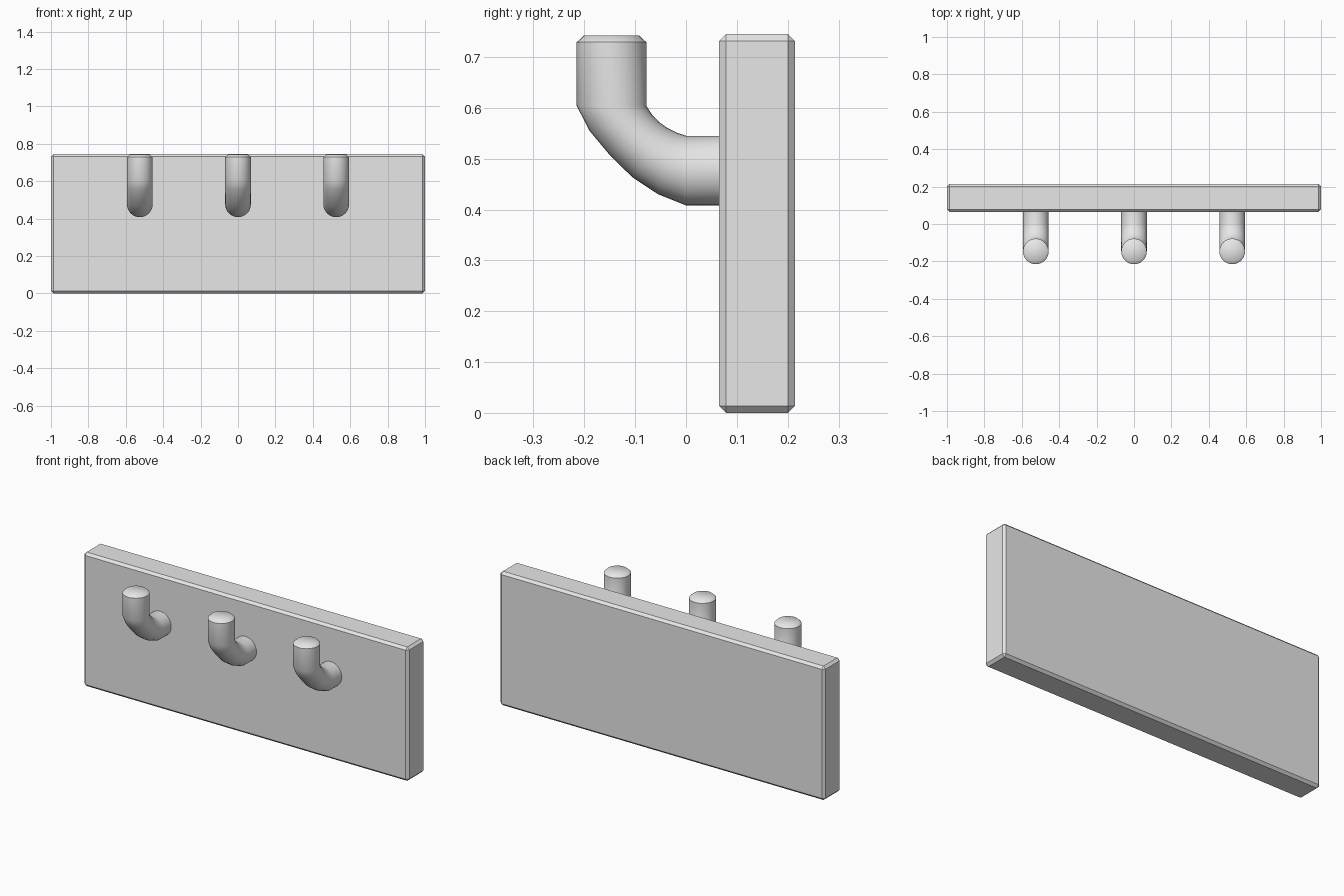
import bpy, bmesh, math
from mathutils import Vector

cube = bpy.data.objects.get("Cube")
if cube:
    bpy.data.objects.remove(cube, do_unlink=True)

grey = bpy.data.materials.new("light grey")
grey.use_nodes = True
colour = (0.8, 0.8, 0.8, 1)
grey.diffuse_color = colour
grey.node_tree.nodes["Principled BSDF"].inputs["Base Color"].default_value = colour


def make_object(name, bm):
    mesh = bpy.data.meshes.new(name)
    bmesh.ops.recalc_face_normals(bm, faces=bm.faces)
    bm.to_mesh(mesh)
    bm.free()
    mesh.materials.append(grey)
    obj = bpy.data.objects.new(name, mesh)
    bpy.context.collection.objects.link(obj)
    return obj


# Backboard with chamfered edges
bm = bmesh.new()
bmesh.ops.create_cube(bm, size=1)
for v in bm.verts:
    v.co = Vector((v.co.x * 2, v.co.y * 0.149 + 0.1395, (v.co.z + 0.5) * 0.745))
bmesh.ops.bevel(bm, geom=bm.edges[:], offset=0.0135, segments=1, affect="EDGES")
make_object("backboard", bm)

# Hook sections: outer and inner (y, z) edge of each ring, from board to tip
RADIUS = 0.0685
SIDES = 32
OUTER = [(0.08, 0.408), (0, 0.408), (-0.055, 0.43), (-0.105, 0.463),
         (-0.15, 0.507), (-0.19, 0.555), (-0.215, 0.604), (-0.215, 0.729)]
INNER = [(0.08, 0.545), (0, 0.545), (-0.018, 0.551), (-0.036, 0.56),
         (-0.053, 0.572), (-0.067, 0.587), (-0.078, 0.604), (-0.078, 0.729)]


def add_ring(bm, x, outer, inner, half_width):
    a, b = Vector((x, *outer)), Vector((x, *inner))
    centre, arm = (a + b) / 2, (a - b) / 2
    side = Vector((half_width, 0, 0))
    angles = [math.tau * i / SIDES for i in range(SIDES)]
    return [bm.verts.new(centre + arm * math.cos(t) + side * math.sin(t)) for t in angles]


def make_hook(name, x):
    bm = bmesh.new()
    rings = [add_ring(bm, x, o, i, RADIUS) for o, i in zip(OUTER, INNER)]
    rim = rings[-1]
    # Chamfered tip
    rings.append(add_ring(bm, x, (-0.201, 0.742), (-0.092, 0.742), RADIUS - 0.014))
    for low, high in zip(rings, rings[1:]):
        for i in range(SIDES):
            j = (i + 1) % SIDES
            bm.faces.new((low[i], low[j], high[j], high[i]))
    bm.faces.new(rings[0])
    bm.faces.new(rings[-1])
    for f in bm.faces:
        f.smooth = True
    # Crisp edge around the tip and the hidden root
    for ring in (rim, rings[0]):
        for i in range(SIDES):
            bm.edges.get((ring[i], ring[(i + 1) % SIDES])).smooth = False
    make_object(name, bm)


for name, x in (("right_hook", -0.525), ("middle_hook", 0), ("left_hook", 0.525)):
    make_hook(name, x)
